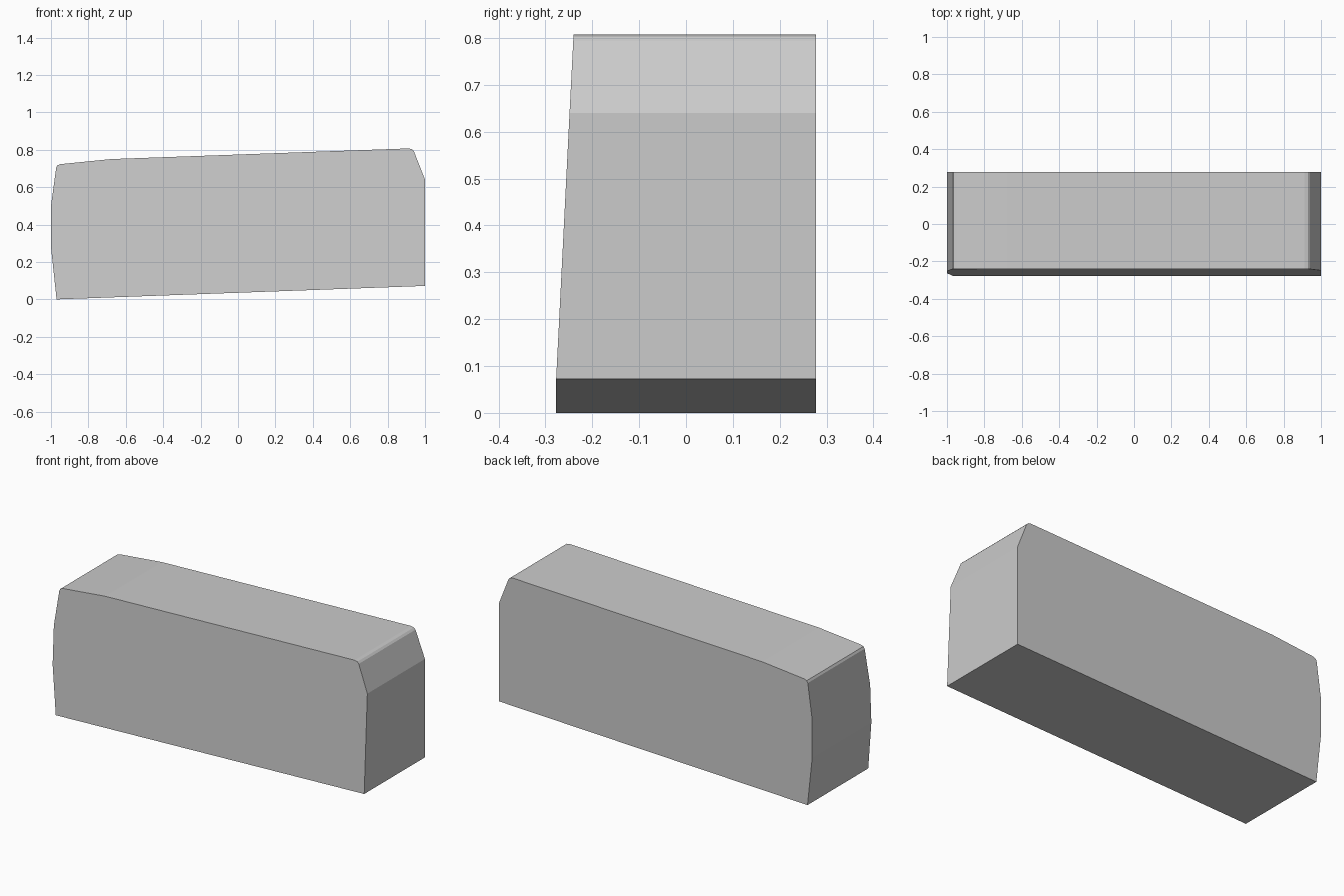
import bpy, bmesh

if "Cube" in bpy.data.objects:
    bpy.data.objects.remove(bpy.data.objects["Cube"])

# Side profile in x, z (counter-clockwise seen from the front)
profile = [(-0.97, 0.0), (1.0, 0.072), (1.0, 0.64), (0.94, 0.793), (0.93, 0.803),
           (0.912, 0.807), (-0.68, 0.75), (-0.95, 0.723), (-0.965, 0.717),
           (-0.972, 0.705), (-1.0, 0.5), (-1.0, 0.28)]


def front_y(x, z):
    # The front face leans back with height above the sloping base
    height = z - 0.072 * (x + 0.97) / 1.97
    return -0.277 + 0.0503 * height


# Block body: profile swept from the leaning front to the flat back
bm = bmesh.new()
front = [bm.verts.new((x, front_y(x, z), z)) for x, z in profile]
back = [bm.verts.new((x, 0.277, z)) for x, z in profile]
bm.faces.new(front)
bm.faces.new(back[::-1])
n = len(profile)
for i in range(n):
    j = (i + 1) % n
    bm.faces.new((front[i], back[i], back[j], front[j]))
bmesh.ops.recalc_face_normals(bm, faces=bm.faces)

mesh = bpy.data.meshes.new("block_body")
bm.to_mesh(mesh)
bm.free()
body = bpy.data.objects.new("block_body", mesh)
bpy.context.collection.objects.link(body)
